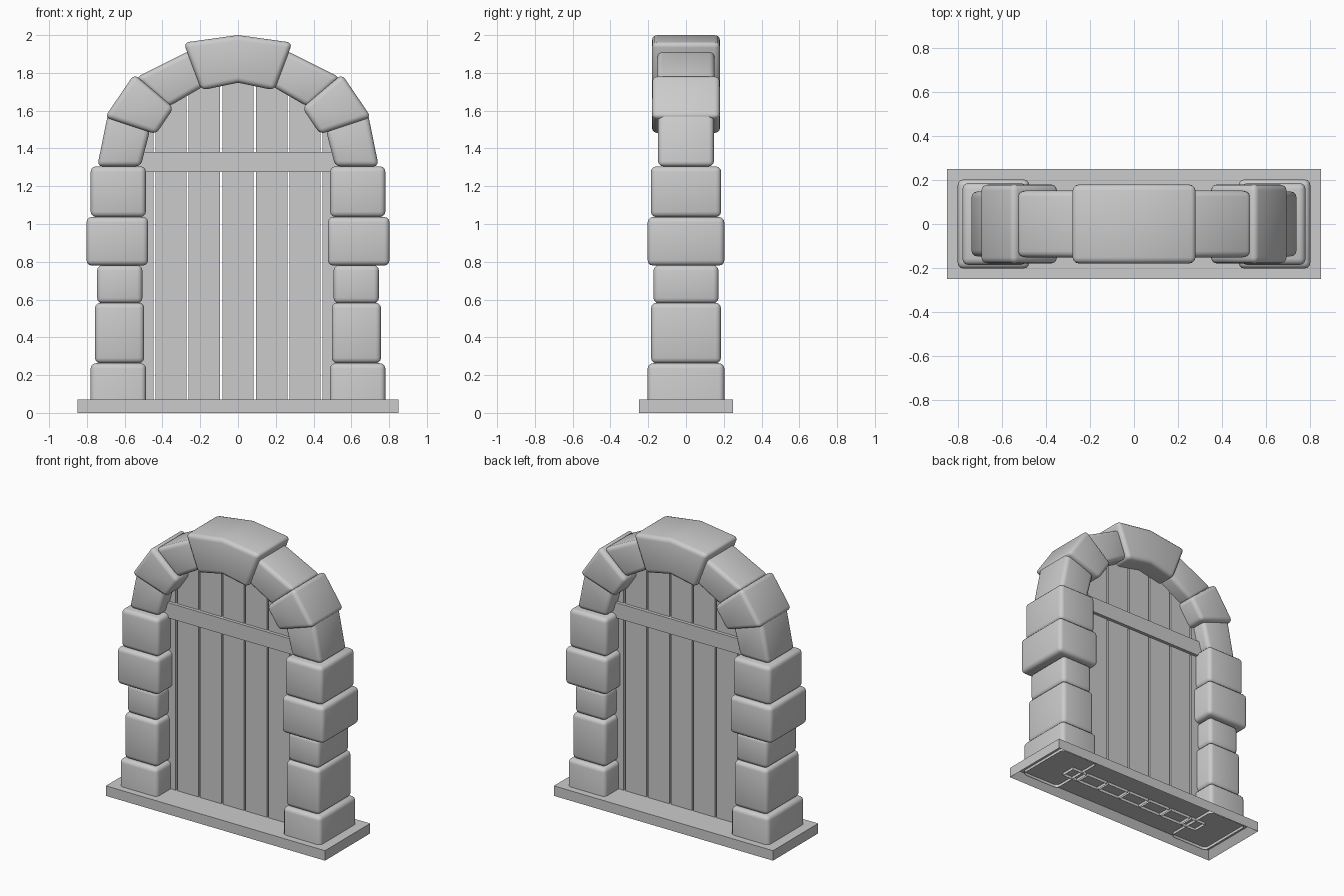
import bpy, bmesh, math

if "Cube" in bpy.data.objects:
    bpy.data.objects.remove(bpy.data.objects["Cube"])

BEVEL = 0.028


def finish(bm, name, smooth=False):
    bmesh.ops.recalc_face_normals(bm, faces=bm.faces)
    me = bpy.data.meshes.new(name)
    bm.to_mesh(me)
    bm.free()
    ob = bpy.data.objects.new(name, me)
    bpy.context.collection.objects.link(ob)
    if smooth:
        bpy.ops.object.select_all(action='DESELECT')
        ob.select_set(True)
        bpy.context.view_layer.objects.active = ob
        bpy.ops.object.shade_smooth_by_angle(angle=math.radians(40))
    return ob


def prism(name, pts, y0, y1, bevel=0.0, open_below=None):
    """Extrude an x-z outline from y0 to y1, optionally rounding its edges."""
    bm = bmesh.new()
    front = [bm.verts.new((x, y0, z)) for x, z in pts]
    back = [bm.verts.new((x, y1, z)) for x, z in pts]
    n = len(pts)
    bm.faces.new(front)
    bm.faces.new(back[::-1])
    for i in range(n):
        j = (i + 1) % n
        bm.faces.new((front[j], front[i], back[i], back[j]))
    bmesh.ops.recalc_face_normals(bm, faces=bm.faces)
    if open_below is not None:
        under = [f for f in bm.faces if all(v.co.z < open_below for v in f.verts)]
        bmesh.ops.delete(bm, geom=under, context='FACES')
    if bevel:
        edges = [e for e in bm.edges
                 if len(e.link_faces) == 2 and e.calc_face_angle() > 0.5]
        bmesh.ops.bevel(bm, geom=edges, offset=bevel, segments=3,
                        profile=0.5, affect='EDGES', clamp_overlap=True)
    return finish(bm, name, smooth=bevel > 0)


def rect(x0, x1, z0, z1):
    return [(x0, z0), (x1, z0), (x1, z1), (x0, z1)]


# Base slab, hollow underneath
bm = bmesh.new()
bmesh.ops.create_cube(bm, size=1)
for v in bm.verts:
    v.co.x *= 1.7
    v.co.y *= 0.5
    v.co.z = 0.07 if v.co.z > 0 else 0.0
bottom = [f for f in bm.faces if f.normal.z < -0.5]
bmesh.ops.inset_region(bm, faces=bottom, thickness=0.05)
for v in bottom[0].verts:
    v.co.z = 0.05
finish(bm, "base_slab")

# Pillar stones: inner x, outer x, bottom, top, half depth
pillar = [
    (0.487, 0.780, 0.030, 0.263, 0.203),
    (0.497, 0.757, 0.263, 0.583, 0.185),
    (0.506, 0.746, 0.580, 0.782, 0.172),
    (0.476, 0.802, 0.780, 1.037, 0.203),
    (0.488, 0.780, 1.037, 1.305, 0.186),
]
# Arch stones: outline, half depth
arch = [
    ([(0.745, 1.305), (0.515, 1.305), (0.465, 1.50), (0.685, 1.60)], 0.148),
    ([(0.705, 1.565), (0.435, 1.475), (0.340, 1.615), (0.550, 1.793)], 0.180),
    ([(0.540, 1.775), (0.370, 1.620), (0.180, 1.730), (0.250, 1.920)], 0.152),
]
for side, s in (("left", -1), ("right", 1)):
    for i, (xi, xo, z0, z1, d) in enumerate(pillar):
        prism(f"pillar_stone_{side}_{i + 1}", rect(s * xi, s * xo, z0, z1), -d, d,
              BEVEL, 0.04 if i == 0 else None)
    for i, (pts, d) in enumerate(arch):
        prism(f"arch_stone_{side}_{i + 1}", [(s * x, z) for x, z in pts], -d, d, BEVEL)

# Keystone
prism("keystone", [(-0.288, 1.960), (0, 2.0), (0.288, 1.960),
                   (0.193, 1.708), (0, 1.748), (-0.193, 1.708)], -0.18, 0.18, BEVEL)


# Door planks, tops hidden inside the arch stones
def top_z(x):
    curve = [(0, 1.85), (0.2, 1.83), (0.27, 1.79), (0.44, 1.66), (0.58, 1.48)]
    x = abs(x)
    for (xa, za), (xb, zb) in zip(curve, curve[1:]):
        if x <= xb:
            return za + (zb - za) * (x - xa) / (xb - xa)
    return curve[-1][1]


gaps = [-0.57, -0.442, -0.267, -0.088, 0.088, 0.267, 0.442, 0.57]
for i, (a, b) in enumerate(zip(gaps, gaps[1:])):
    a, b = a + 0.006, b - 0.006
    prism(f"door_plank_{i + 1}",
          [(a, 0.03), (b, 0.03), (b, top_z(b)), (a, top_z(a))], -0.05, 0.05,
          open_below=0.04)

# Door crossbar
prism("door_crossbar", rect(-0.54, 0.54, 1.275, 1.382), -0.072, 0.072)
